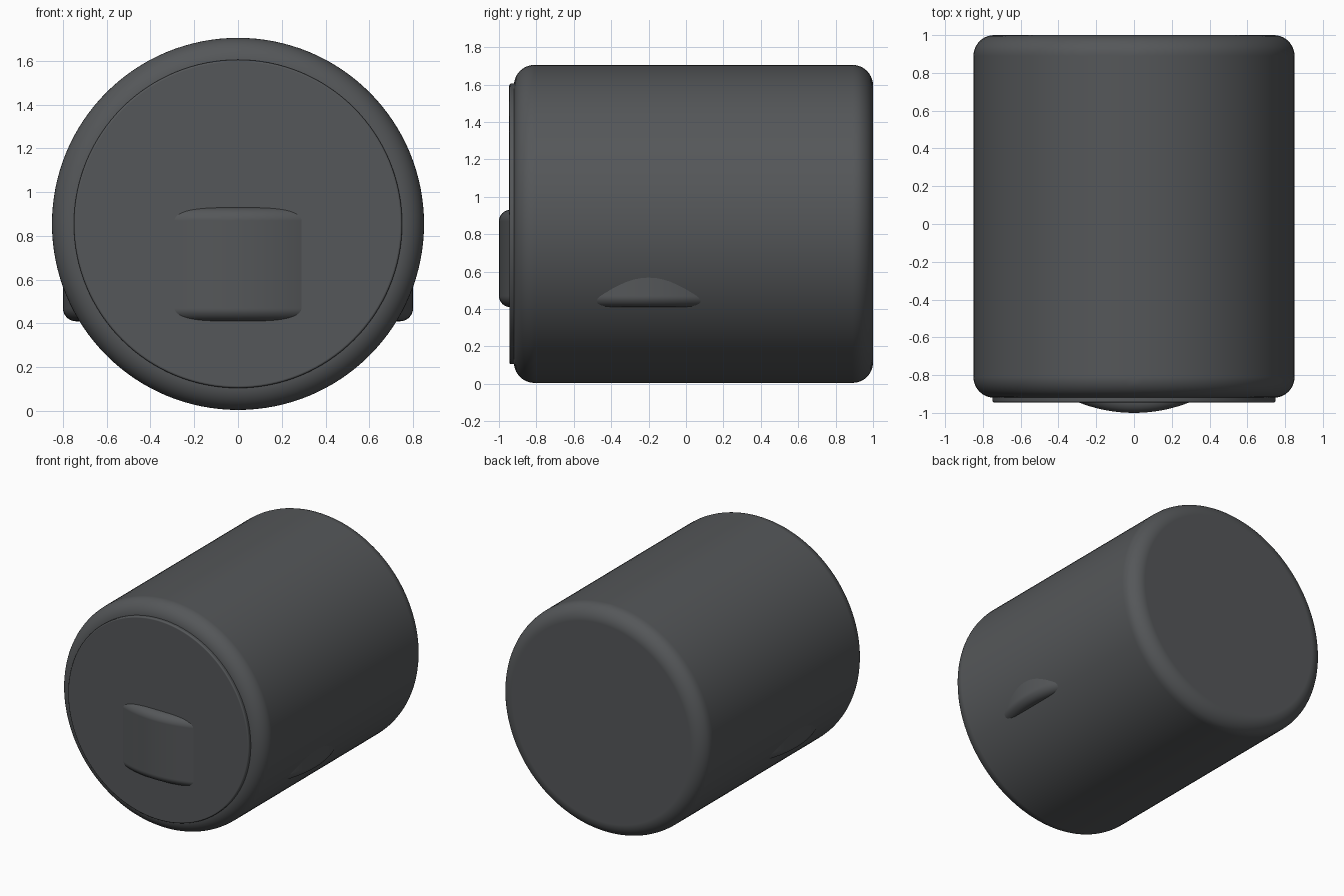
import bpy
from math import radians

if "Cube" in bpy.data.objects:
    bpy.data.objects.remove(bpy.data.objects["Cube"])

dark = bpy.data.materials.new("dark_grey")
dark.diffuse_color = (0.09, 0.095, 0.1, 1)
dark.use_nodes = True
dark.node_tree.nodes["Principled BSDF"].inputs["Base Color"].default_value = dark.diffuse_color


def rounded_cylinder(name, radius, depth, centre, bevel, segments, tilt=0):
    """Smooth cylinder with rounded rims; tilt 90 lays it along y."""
    bpy.ops.mesh.primitive_cylinder_add(vertices=128, radius=radius, depth=depth,
                                        location=centre, rotation=(radians(tilt), 0, 0))
    obj = bpy.context.object
    obj.name = name
    obj.data.materials.append(dark)
    mod = obj.modifiers.new("round_rims", 'BEVEL')
    mod.width = bevel
    mod.segments = segments
    mod.limit_method = 'ANGLE'
    bpy.ops.object.shade_smooth_by_angle(angle=radians(30))
    mod.harden_normals = True
    return obj


# Main drum lying along y
rounded_cylinder("body", 0.85, 1.92, (0, 0.04, 0.855), 0.11, 10, 90)

# Thin disc set on the front face
rounded_cylinder("front_plate", 0.75, 0.125, (0, -0.8825, 0.855), 0.01, 3, 90)

# Upright drum inside the body: shows as the front pad and the two side bumps
rounded_cylinder("inner_drum", 0.80, 0.52, (0, -0.20, 0.67), 0.06, 8)
